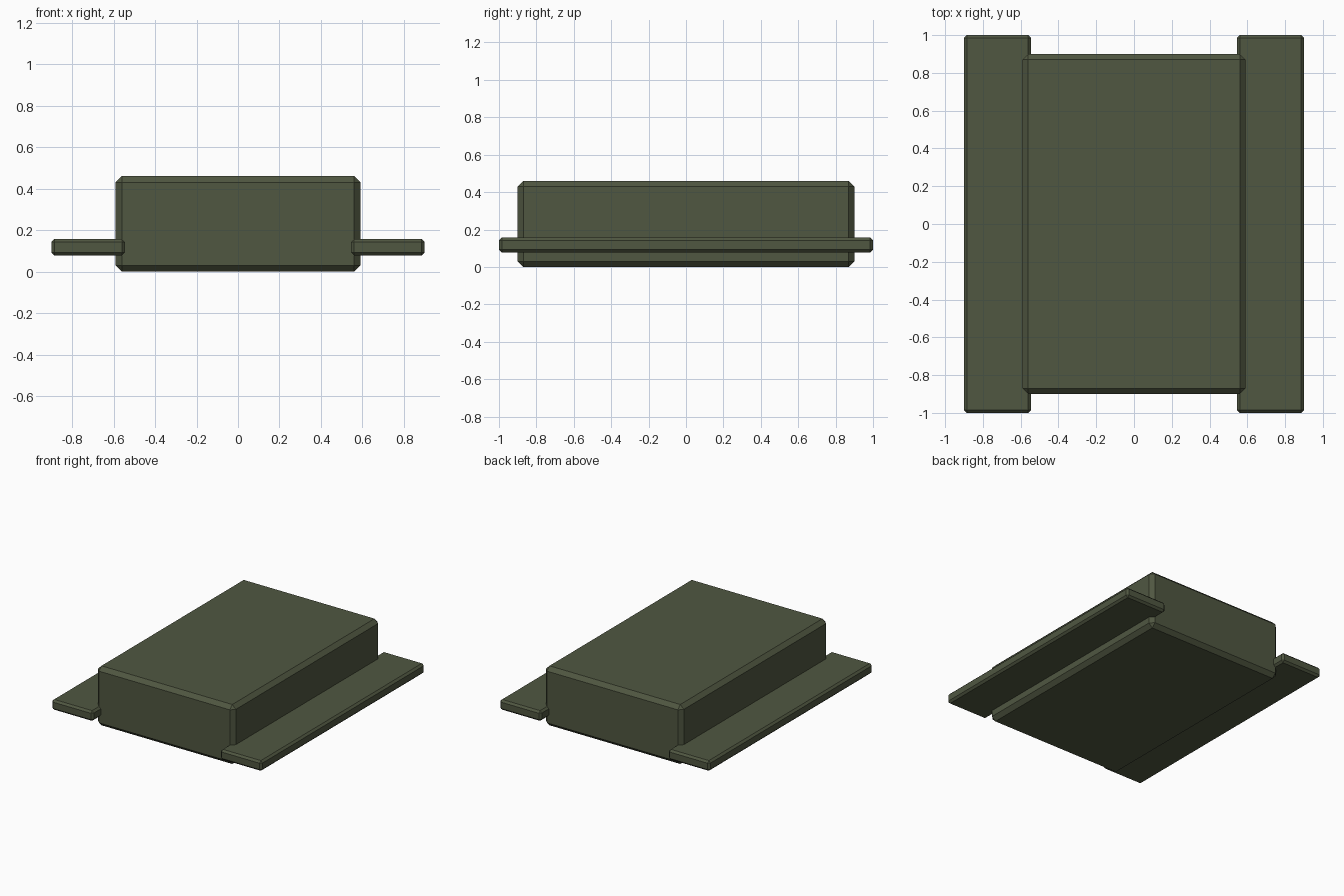
import bpy
import bmesh

if "Cube" in bpy.data.objects:
    bpy.data.objects.remove(bpy.data.objects["Cube"])

# Single olive paint
olive = bpy.data.materials.new("olive_green")
olive.diffuse_color = (0.080, 0.095, 0.053, 1.0)
olive.use_nodes = True
olive.node_tree.nodes["Principled BSDF"].inputs["Base Color"].default_value = olive.diffuse_color


def chamfered_box(name, lo, hi, chamfer):
    """Flat-shaded box between two corners with one-segment chamfers."""
    bm = bmesh.new()
    bmesh.ops.create_cube(bm, size=1.0)
    for v in bm.verts:
        for i in range(3):
            v.co[i] = hi[i] if v.co[i] > 0 else lo[i]
    bmesh.ops.bevel(bm, geom=bm.edges[:], offset=chamfer, segments=1,
                    affect='EDGES')
    mesh = bpy.data.meshes.new(name)
    bm.to_mesh(mesh)
    bm.free()
    mesh.materials.append(olive)
    obj = bpy.data.objects.new(name, mesh)
    bpy.context.collection.objects.link(obj)
    return obj


# Main hull
chamfered_box("hull", (-0.59, -0.90, 0.0), (0.59, 0.90, 0.46), 0.03)

# Side fenders, slightly sunk into the hull
for side, x0, x1 in (("left", -0.90, -0.545), ("right", 0.545, 0.90)):
    chamfered_box(side + "_fender", (x0, -1.0, 0.078), (x1, 1.0, 0.157), 0.015)
